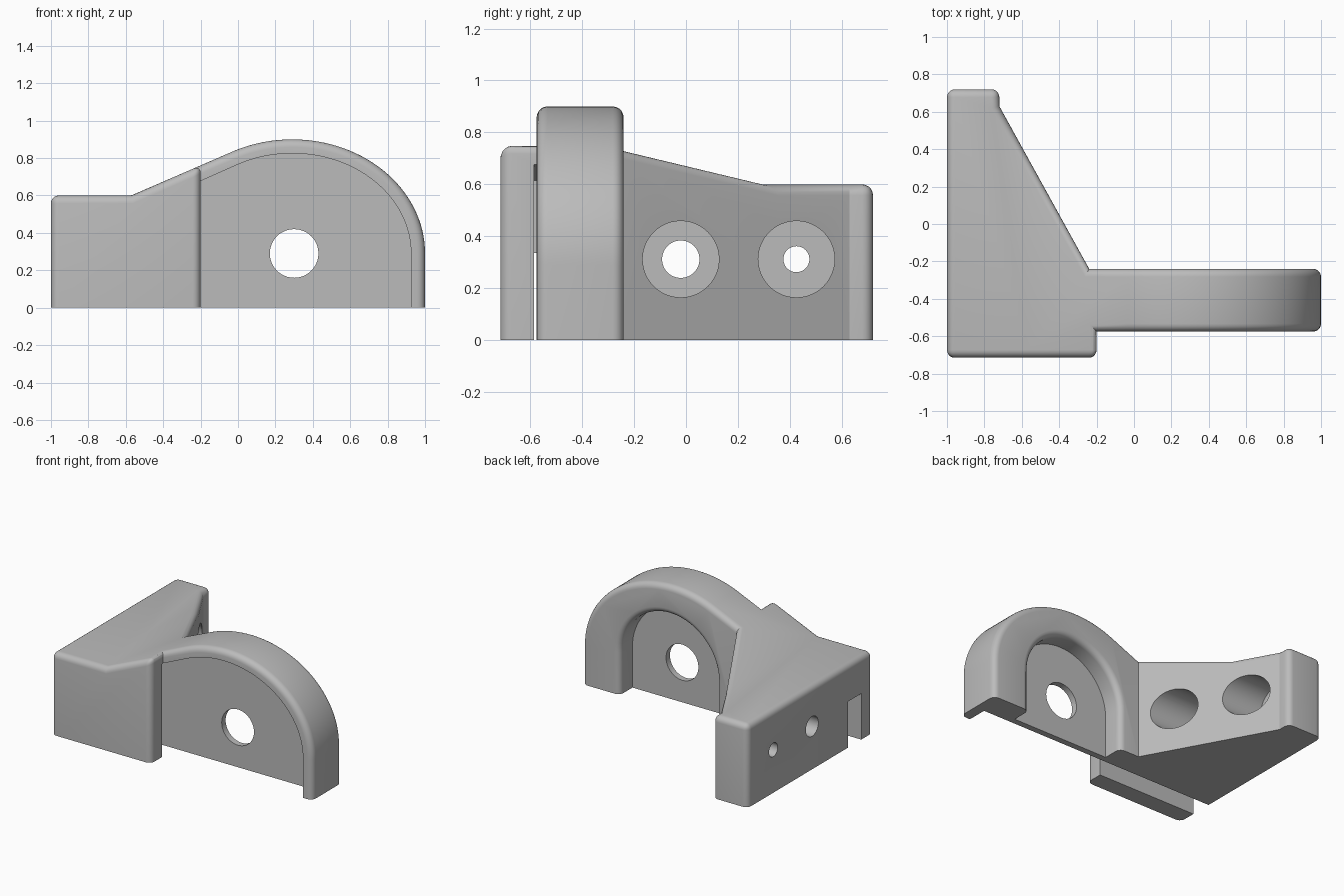
import bpy, bmesh, math
from mathutils import Vector

old = bpy.data.objects.get("Cube")
if old:
    bpy.data.objects.remove(old, do_unlink=True)

grey = bpy.data.materials.new("plain grey")
grey.use_nodes = True
grey.diffuse_color = (0.5, 0.5, 0.5, 1)
grey.node_tree.nodes["Principled BSDF"].inputs["Base Color"].default_value = (0.5, 0.5, 0.5, 1)


def prism(name, outline, axis, low, high):
    """Extrude a 2D outline along an axis between low and high."""
    place = {"x": lambda p, d: (d, p[0], p[1]),
             "y": lambda p, d: (p[0], d, p[1]),
             "z": lambda p, d: (p[0], p[1], d)}[axis]
    bm = bmesh.new()
    ends = [[bm.verts.new(place(p, d)) for p in outline] for d in (low, high)]
    bm.faces.new(ends[0])
    bm.faces.new(ends[1])
    n = len(outline)
    for i in range(n):
        j = (i + 1) % n
        bm.faces.new((ends[0][i], ends[0][j], ends[1][j], ends[1][i]))
    bmesh.ops.recalc_face_normals(bm, faces=bm.faces)
    mesh = bpy.data.meshes.new(name)
    bm.to_mesh(mesh)
    bm.free()
    obj = bpy.data.objects.new(name, mesh)
    bpy.context.collection.objects.link(obj)
    mesh.materials.append(grey)
    return obj


def arc(cx, cz, rx, rz, start, end, steps):
    angles = [math.radians(start + (end - start) * i / steps) for i in range(steps + 1)]
    return [(cx + rx * math.cos(a), cz + rz * math.sin(a)) for a in angles]


def combine(body, tool, operation):
    """Apply a boolean and discard the cutter."""
    tool.hide_render = True
    mod = body.modifiers.new("cut", "BOOLEAN")
    mod.operation, mod.solver, mod.object = operation, "EXACT", tool
    bpy.context.view_layer.update()
    graph = bpy.context.evaluated_depsgraph_get()
    mesh = bpy.data.meshes.new_from_object(body.evaluated_get(graph))
    body.modifiers.clear()
    body.data = mesh
    bpy.data.objects.remove(tool, do_unlink=True)


def bore(body, axis, centre, radius, low, high):
    ring = arc(*centre, radius, radius, 0, 360, 48)[:-1]
    combine(body, prism("bore_cutter", ring, axis, low, high), "DIFFERENCE")


# Bracket body: plan outline trimmed by the side profile
plan = [(-1, -.715), (-.2, -.715), (-.2, -.575), (1, -.575), (1, -.24),
        (-.24, -.24), (-.72, .63), (-.72, .72), (-1, .72)]
body = prism("bracket", plan, "z", 0, 1.2)
profile = [(-1.2, -.2), (-1.2, .6), (-.57, .6)]
profile += arc(.29, .29, .71, .61, 116.8, 0, 40) + [(1, -.2)]
combine(body, prism("profile_cutter", profile, "y", -1, 1), "INTERSECT")

# Arched pocket in the back of the arm
arch = [(.7, -.1)] + arc(.31, .3, .39, .39, 0, 180, 36) + [(-.08, -.1)]
combine(body, prism("back_pocket_cutter", arch, "y", -.385, -.1), "DIFFERENCE")

# Round the outer convex edges, leaving the base and the pocket floor sharp
bm = bmesh.new()
bm.from_mesh(body.data)
bmesh.ops.remove_doubles(bm, verts=bm.verts, dist=.0005)
bmesh.ops.dissolve_limit(bm, angle_limit=.005, verts=bm.verts, edges=bm.edges)
bm.normal_update()
rounded = [e for e in bm.edges
           if len(e.link_faces) == 2
           and e.calc_face_angle_signed(0) > math.radians(35)
           and max(v.co.z for v in e.verts) > .01]
bmesh.ops.bevel(bm, geom=rounded, offset=.042, offset_type="OFFSET", segments=5,
                profile=.5, affect="EDGES", clamp_overlap=False)
bm.to_mesh(body.data)
bm.free()

# Front pocket running behind the block's front wall
recess = [(-.34, -.1), (-.34, .615)]
recess += arc(.29, .29, .635, .535, 116.8, 0, 40) + [(.925, -.1)]
combine(body, prism("front_pocket_cutter", recess, "y", -.585, -.43), "DIFFERENCE")

# Slot through the base to the outer side
slot = [(-.585, -.1), (-.43, -.1), (-.43, .335), (-.585, .335)]
combine(body, prism("slot_cutter", slot, "x", -1.2, -.3), "DIFFERENCE")

# Pivot hole and the two counterbored screw holes
bore(body, "y", (.3, .29), .13, -.5, -.3)
for y, hole in ((-.02, .072), (.425, .05)):
    bore(body, "x", (y, .312), .147, -.85, 0)
    bore(body, "x", (y, .312), hole, -1.2, -.8)

bpy.ops.object.select_all(action="DESELECT")
body.select_set(True)
bpy.context.view_layer.objects.active = body
bpy.ops.object.shade_smooth_by_angle(angle=math.radians(25))
